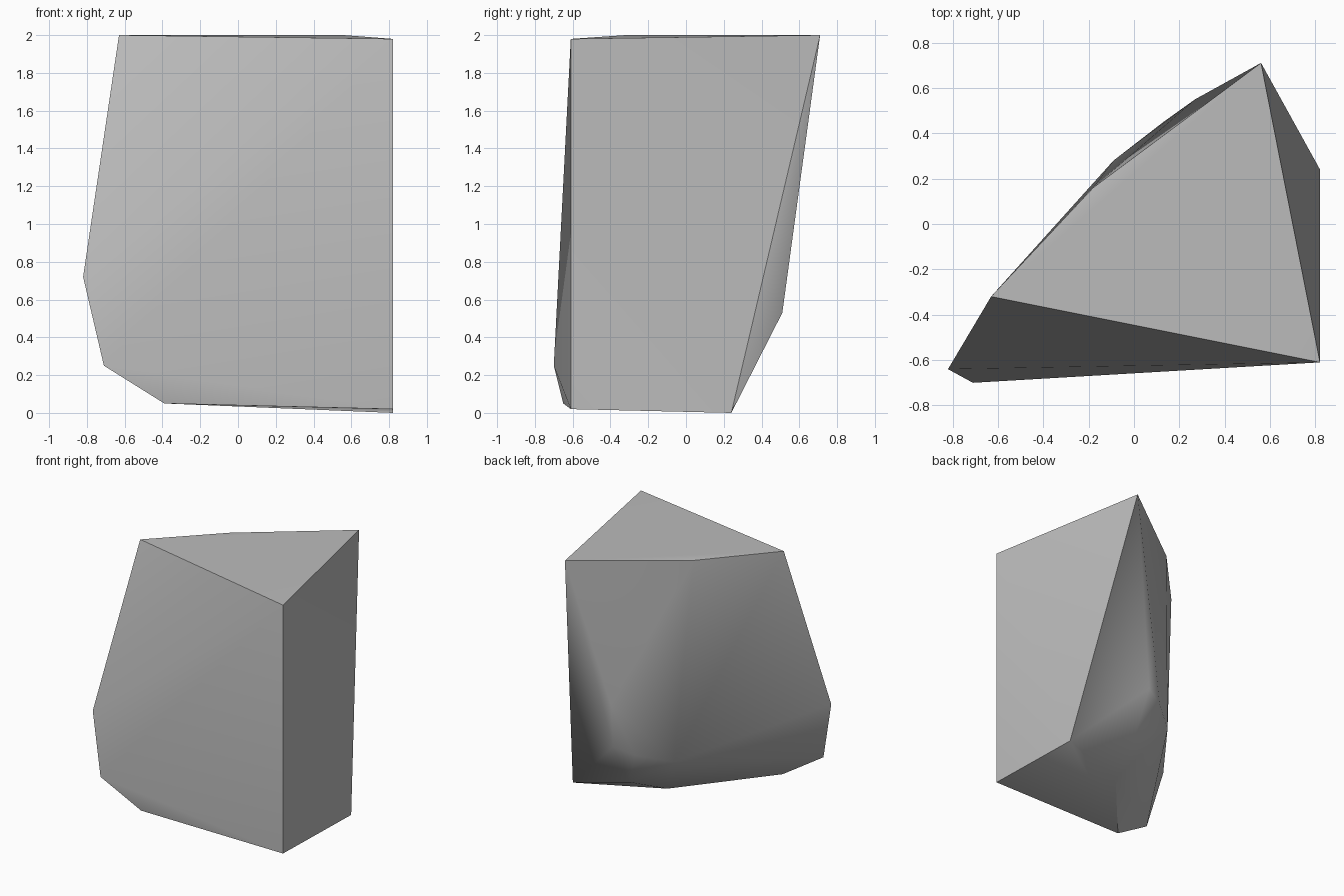
import bpy
import bmesh
import math

cube = bpy.data.objects.get("Cube")
if cube:
    bpy.data.objects.remove(cube, do_unlink=True)

# Plain grey stone
stone = bpy.data.materials.new("grey_stone")
stone.use_nodes = True
grey = (0.5, 0.5, 0.5, 1.0)
stone.diffuse_color = grey
stone.node_tree.nodes["Principled BSDF"].inputs["Base Color"].default_value = grey

# Corners of the broken rock chunk
top_corners = [(0.82, -0.61, 1.98), (0.56, 0.71, 2.0),
               (-0.63, -0.32, 2.0), (-0.18, 0.16, 1.99)]
outer_corners = [(-0.82, -0.64, 0.72), (-0.71, -0.70, 0.25)]
back_bulge = [(0.28, 0.51, 0.53), (0.27, 0.55, 0.88),
              (0.13, 0.45, 0.48), (-0.09, 0.28, 0.42)]
base_corners = [(0.82, -0.61, 0.02), (0.82, 0.24, 0.0),
                (-0.39, -0.65, 0.05), (0.17, -0.01, 0.03),
                (0.27, 0.32, 0.18)]

# Wrap the corners in a convex skin
bm = bmesh.new()
for corner in top_corners + outer_corners + back_bulge + base_corners:
    bm.verts.new(corner)
hull = bmesh.ops.convex_hull(bm, input=bm.verts)
loose = [v for v in bm.verts if not v.link_faces]
bmesh.ops.delete(bm, geom=loose, context="VERTS")
bmesh.ops.recalc_face_normals(bm, faces=bm.faces)

mesh = bpy.data.meshes.new("rock_chunk")
bm.to_mesh(mesh)
bm.free()
mesh.materials.append(stone)

rock = bpy.data.objects.new("rock_chunk", mesh)
bpy.context.collection.objects.link(rock)

# Soft worn faces with crisp broken edges
bpy.ops.object.select_all(action="DESELECT")
rock.select_set(True)
bpy.context.view_layer.objects.active = rock
bpy.ops.object.shade_smooth_by_angle(angle=math.radians(40))
